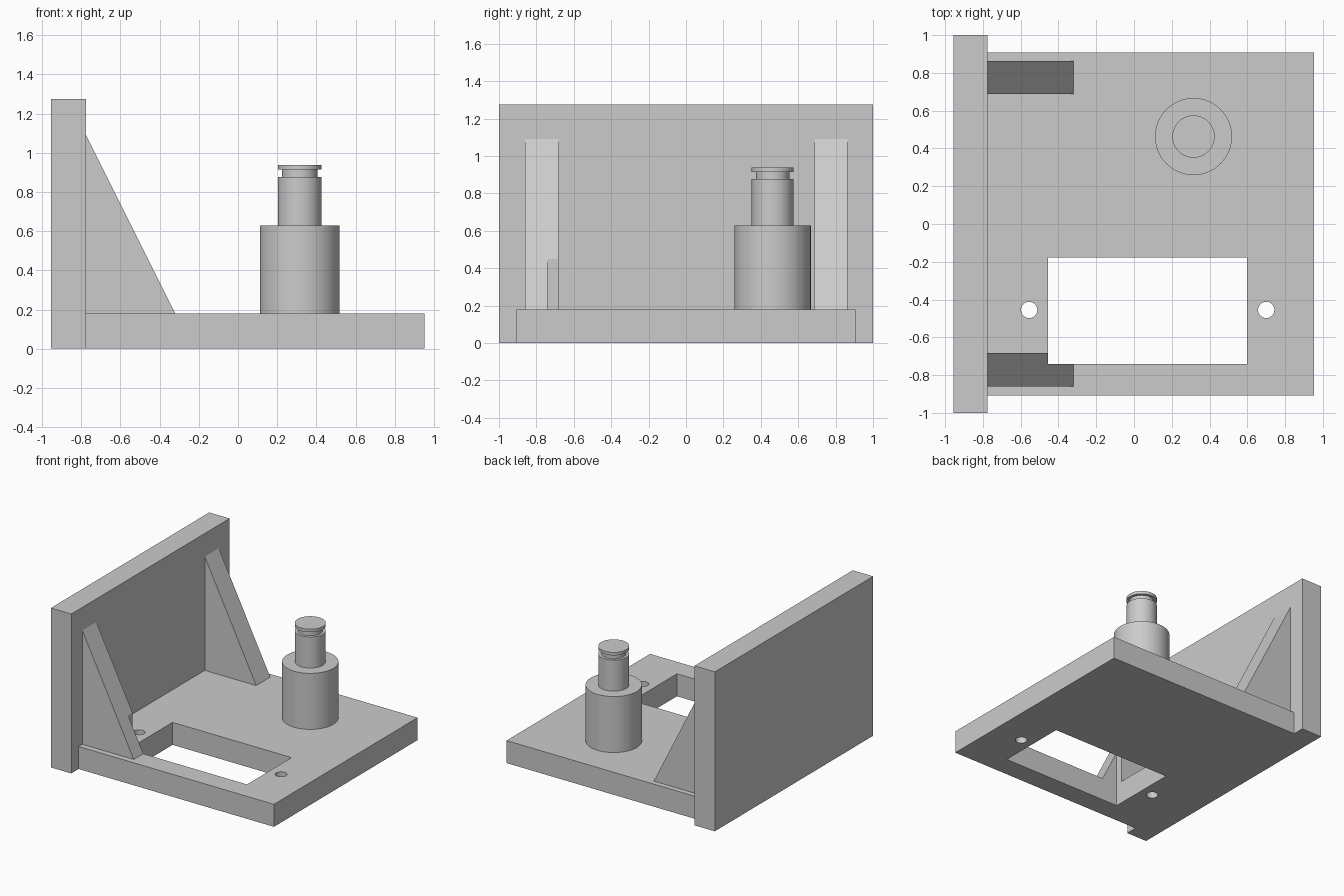
import bpy
import bmesh
import math
from mathutils import Matrix

default_cube = bpy.data.objects.get("Cube")
if default_cube:
    bpy.data.objects.remove(default_cube, do_unlink=True)

GREY = (0.6, 0.6, 0.6, 1.0)
grey = bpy.data.materials.new("plain grey")
grey.use_nodes = True
grey.diffuse_color = GREY
grey.node_tree.nodes["Principled BSDF"].inputs["Base Color"].default_value = GREY

BASE_TOP = 0.18
WALL_FACE = -0.775


def add_object(name, bm):
    bmesh.ops.recalc_face_normals(bm, faces=bm.faces)
    mesh = bpy.data.meshes.new(name)
    bm.to_mesh(mesh)
    bm.free()
    mesh.materials.append(grey)
    obj = bpy.data.objects.new(name, mesh)
    bpy.context.collection.objects.link(obj)
    return obj


def select_only(obj):
    bpy.ops.object.select_all(action='DESELECT')
    obj.select_set(True)
    bpy.context.view_layer.objects.active = obj


def box(name, low, high):
    bm = bmesh.new()
    size = [b - a for a, b in zip(low, high)]
    middle = [(a + b) / 2 for a, b in zip(low, high)]
    bmesh.ops.create_cube(bm, size=1, matrix=Matrix.Translation(middle) @ Matrix.Diagonal((*size, 1)))
    return add_object(name, bm)


def cylinder(name, x, y, radius, low, high):
    bm = bmesh.new()
    bmesh.ops.create_cone(bm, cap_ends=True, segments=48, radius1=radius, radius2=radius,
                          depth=high - low, matrix=Matrix.Translation((x, y, (low + high) / 2)))
    return add_object(name, bm)


def cut(target, cutters):
    for cutter in cutters:
        cutter.hide_render = True
        mod = target.modifiers.new("cut", 'BOOLEAN')
        mod.operation = 'DIFFERENCE'
        mod.solver = 'EXACT'
        mod.object = cutter
        select_only(target)
        bpy.ops.object.modifier_apply(modifier=mod.name)


def gusset(name, y_low, y_high):
    # Triangular brace profile pushed out along y
    bm = bmesh.new()
    profile = [(WALL_FACE, BASE_TOP), (-0.32, BASE_TOP), (WALL_FACE, 1.09)]
    face = bm.faces.new([bm.verts.new((x, y_low, z)) for x, z in profile])
    result = bmesh.ops.extrude_face_region(bm, geom=[face])
    verts = [v for v in result["geom"] if isinstance(v, bmesh.types.BMVert)]
    bmesh.ops.translate(bm, verts=verts, vec=(0, y_high - y_low, 0))
    return add_object(name, bm)


def lathe(name, x, y, profile):
    bm = bmesh.new()
    verts = [bm.verts.new((r, 0, z)) for r, z in profile]
    edges = [bm.edges.new(pair) for pair in zip(verts, verts[1:])]
    bmesh.ops.spin(bm, geom=verts + edges, cent=(0, 0, 0), axis=(0, 0, 1),
                   angle=math.tau, steps=64)
    bmesh.ops.remove_doubles(bm, verts=bm.verts, dist=0.0001)
    bmesh.ops.translate(bm, verts=bm.verts, vec=(x, y, 0))
    return add_object(name, bm)


# Upright wall and base plate
box("upright_wall", (-0.955, -1, 0), (WALL_FACE, 1, 1.275))
base = box("base_plate", (WALL_FACE, -0.907, 0), (0.953, 0.907, BASE_TOP))

# Two braces between wall and base
front_brace = gusset("front_brace", -0.86, -0.683)
gusset("back_brace", 0.687, 0.864)

# Rectangular opening, which also notches the front brace, and two screw holes
opening = box("opening_cutter", (-0.455, -0.74, -0.1), (0.598, -0.177, 1.2))
holes = [cylinder("hole_cutter", x, -0.455, 0.043, -0.1, 0.4) for x in (-0.555, 0.7)]
cut(base, [opening] + holes)
cut(front_brace, [opening])
for cutter in [opening] + holes:
    bpy.data.objects.remove(cutter, do_unlink=True)

# Stepped post with a grooved tip
post = lathe("stepped_post", 0.315, 0.463, [
    (0, BASE_TOP), (0.204, BASE_TOP), (0.204, 0.628), (0.112, 0.628),
    (0.112, 0.876), (0.09, 0.876), (0.09, 0.914), (0.112, 0.914),
    (0.112, 0.938), (0, 0.938)])

# Smooth round walls while keeping corners crisp
for obj in (base, post):
    select_only(obj)
    bpy.ops.object.shade_smooth_by_angle(angle=math.radians(30))
